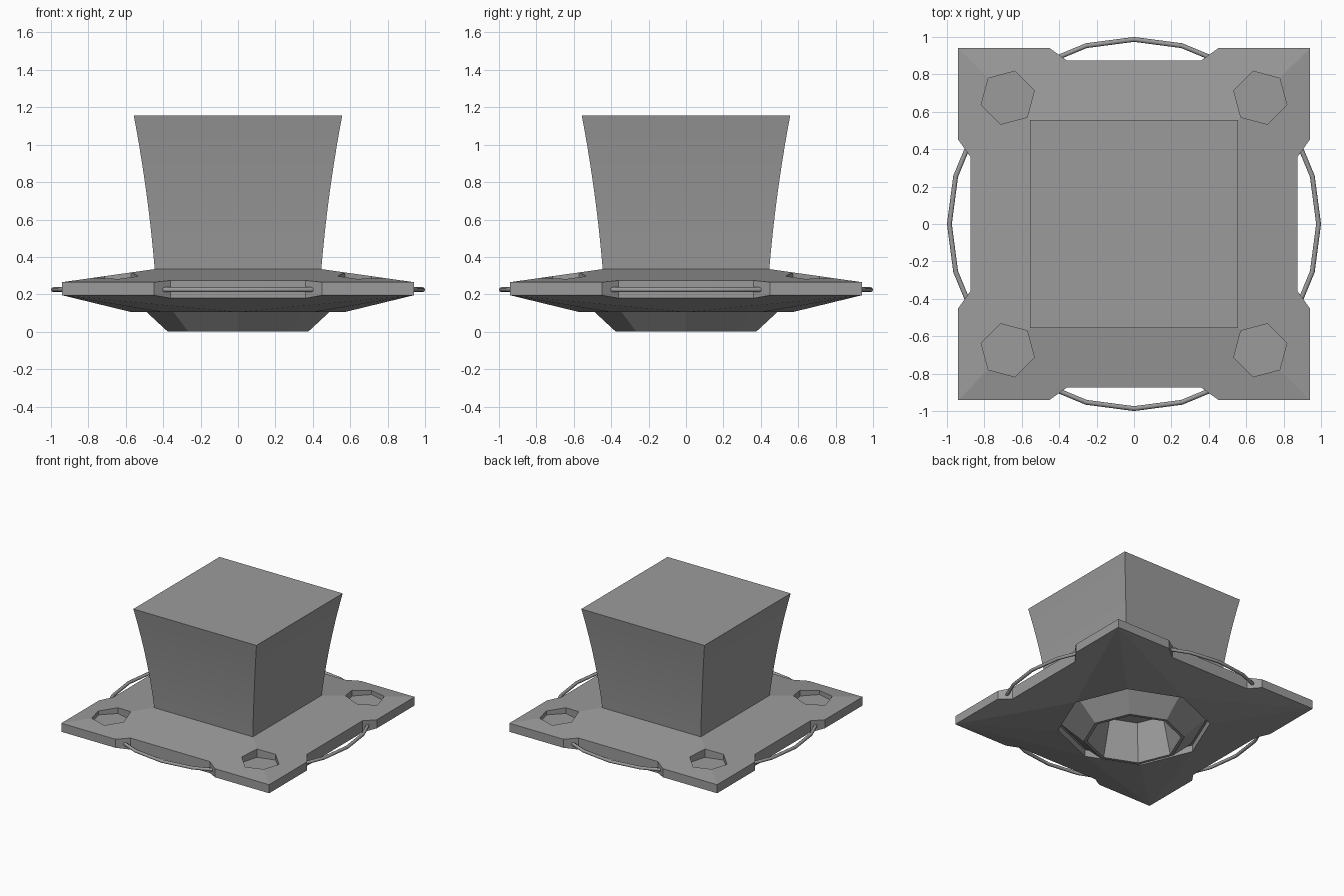
import bpy
import bmesh
from math import cos, sin, pi, radians

cube = bpy.data.objects.get("Cube")
if cube:
    bpy.data.objects.remove(cube, do_unlink=True)

grey = bpy.data.materials.new("mid grey")
grey.use_nodes = True
COLOUR = (0.33, 0.33, 0.33, 1)
grey.diffuse_color = COLOUR
grey.node_tree.nodes["Principled BSDF"].inputs["Base Color"].default_value = COLOUR


def ngon(radius, z, sides, turn=0.0, centre=(0, 0)):
    return [(centre[0] + radius * cos(turn + 2 * pi * i / sides),
             centre[1] + radius * sin(turn + 2 * pi * i / sides), z) for i in range(sides)]


def square(half, z):
    return ngon(half * 2 ** 0.5, z, 4, pi / 4)


def loft(bm, loops, caps=(True, True)):
    """Skin a stack of matching loops, capping the first and last."""
    rings = [[bm.verts.new(p) for p in loop] for loop in loops]
    count = len(rings[0])
    for a, b in zip(rings, rings[1:]):
        for i in range(count):
            j = (i + 1) % count
            bm.faces.new((a[i], a[j], b[j], b[i]))
    if caps[0]:
        bm.faces.new(rings[0][::-1])
    if caps[1]:
        bm.faces.new(rings[-1])


def finish(bm, name, fix_normals=True):
    if fix_normals:
        bmesh.ops.recalc_face_normals(bm, faces=bm.faces[:])
    mesh = bpy.data.meshes.new(name)
    bm.to_mesh(mesh)
    bm.free()
    mesh.materials.append(grey)
    obj = bpy.data.objects.new(name, mesh)
    bpy.context.collection.objects.link(obj)
    return obj


def activate(obj):
    bpy.ops.object.select_all(action="DESELECT")
    obj.select_set(True)
    bpy.context.view_layer.objects.active = obj


# Base plate: sloped square slab tapering to an octagon underneath
bm = bmesh.new()
corners = square(0.445, 0.335) + square(0.94, 0.265) + square(0.94, 0.195) + ngon(0.57, 0.105, 8)
hull = bmesh.ops.convex_hull(bm, input=[bm.verts.new(p) for p in corners])
plate = finish(bm, "base_plate")

# Cutters: side notches, corner sockets and the nozzle well
bm = bmesh.new()
notch = [(-0.36, 0.875), (0.36, 0.875), (0.52, 0.99), (-0.52, 0.99)]
for k in range(4):
    c, s = cos(k * pi / 2), sin(k * pi / 2)
    loft(bm, [[(x * c - y * s, x * s + y * c, z) for x, y in notch] for z in (0.05, 0.45)])
    turn = radians(45 + 90 * k)
    centre = (0.675 * 2 ** 0.5 * cos(turn), 0.675 * 2 ** 0.5 * sin(turn))
    loft(bm, [ngon(0.147, z, 6, turn, centre) for z in (0.25, 0.45)])
loft(bm, [ngon(r, z, 8) for r, z in ((0.565, 0.0), (0.565, 0.16), (0.36, 0.16), (0.36, 0.32))])
cutter = finish(bm, "plate_cutter")
cutter.hide_render = True
cut = plate.modifiers.new("cut", "BOOLEAN")
cut.operation = "DIFFERENCE"
cut.solver = "EXACT"
cut.object = cutter
activate(plate)
bpy.ops.object.modifier_apply(modifier=cut.name)
bpy.data.objects.remove(cutter, do_unlink=True)

# Tower: square column flaring outwards in a gentle curve
bm = bmesh.new()
steps = 10
loft(bm, [square(0.445 + 0.068 * t + 0.044 * t * t, 0.33 + 0.825 * t)
          for t in (i / steps for i in range(steps + 1))])
tower = finish(bm, "tower")
activate(tower)
bpy.ops.object.shade_smooth_by_angle(angle=radians(30))

# Nozzle: octagonal funnel with a hollow cup
bm = bmesh.new()
loft(bm, [ngon(r, z, 8) for r, z in ((0.55, 0.162), (0.375, 0), (0.35, 0), (0.28, 0.3))],
     caps=(False, True))
nozzle = finish(bm, "nozzle", fix_normals=False)
# skin runs from the outside rim down and up the cup, so turn it outwards
nozzle.data.flip_normals()

# Ring: thin hoop showing through the side notches
bpy.ops.mesh.primitive_torus_add(major_segments=24, minor_segments=8, major_radius=0.987,
                                 minor_radius=0.013, location=(0, 0, 0.225))
ring = bpy.context.object
ring.name = "guard_ring"
ring.data.materials.append(grey)
bpy.ops.object.shade_smooth_by_angle(angle=radians(50))
